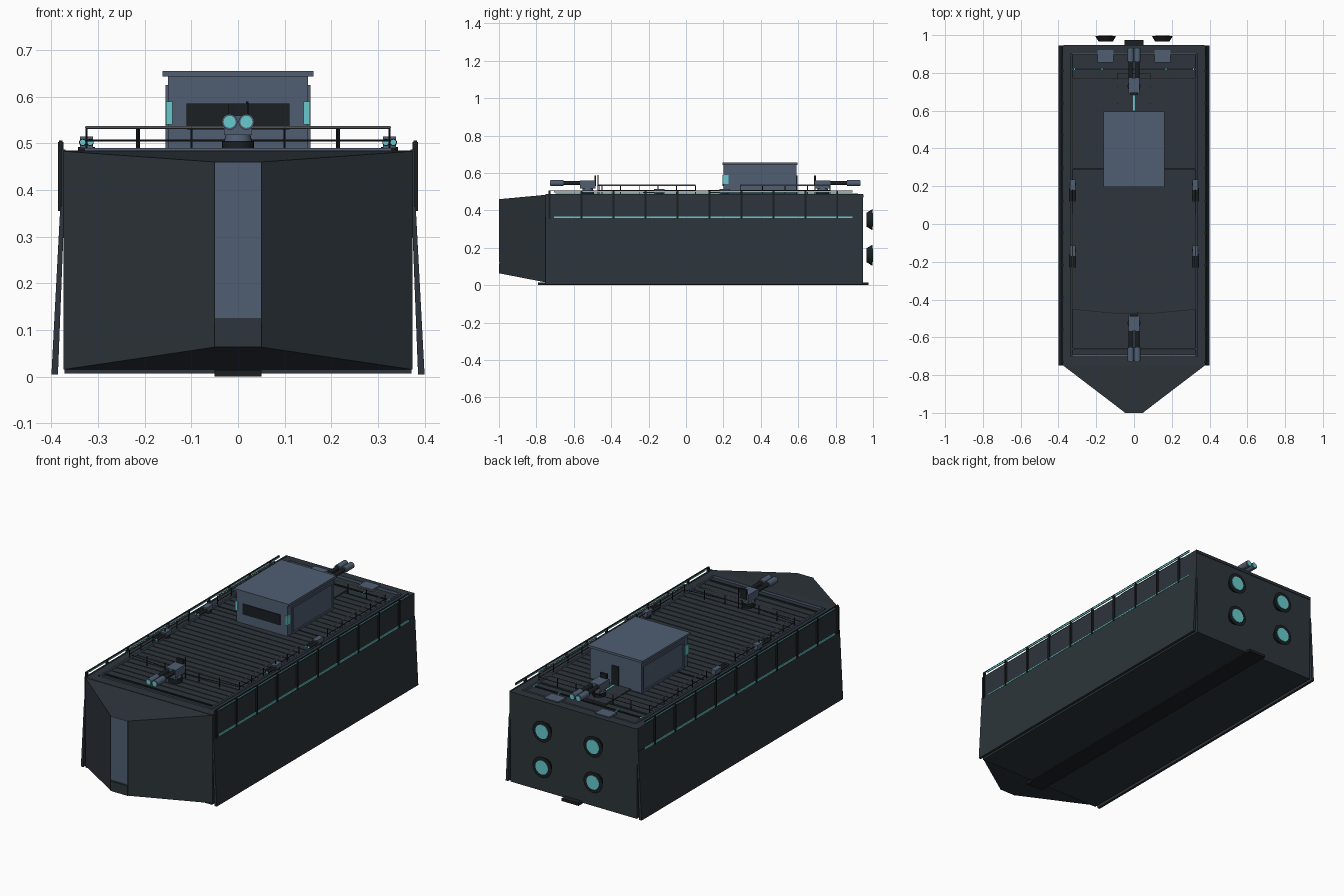
import bpy, bmesh, math
from mathutils import Vector

if "Cube" in bpy.data.objects:
    bpy.data.objects.remove(bpy.data.objects["Cube"])


def material(name, r, g, b):
    m = bpy.data.materials.new(name)
    m.use_nodes = True
    m.diffuse_color = (r, g, b, 1)
    m.node_tree.nodes["Principled BSDF"].inputs["Base Color"].default_value = (r, g, b, 1)
    return m


HULL = material("dark gunmetal", 0.026, 0.035, 0.043)
BLACK = material("near black", 0.011, 0.014, 0.017)
SLATE = material("slate blue", 0.08, 0.112, 0.17)
TEAL = material("glowing teal", 0.14, 0.6, 0.62)
RAIL = material("rail grey", 0.28, 0.3, 0.32)


def finish(name, bm, mat, smooth=False):
    bmesh.ops.recalc_face_normals(bm, faces=bm.faces)
    me = bpy.data.meshes.new(name)
    bm.to_mesh(me)
    bm.free()
    me.materials.append(mat)
    ob = bpy.data.objects.new(name, me)
    bpy.context.collection.objects.link(ob)
    if smooth:
        bpy.ops.object.select_all(action="DESELECT")
        ob.select_set(True)
        bpy.context.view_layer.objects.active = ob
        bpy.ops.object.shade_smooth_by_angle(angle=math.radians(40))
    return ob


def hexa(name, near, far, mat):
    """Solid between two four-sided outlines."""
    bm = bmesh.new()
    a = [bm.verts.new(p) for p in near]
    b = [bm.verts.new(p) for p in far]
    bm.faces.new(a)
    bm.faces.new(b)
    for i in range(4):
        j = (i + 1) % 4
        bm.faces.new((a[i], a[j], b[j], b[i]))
    return finish(name, bm, mat)


def box(name, xs, ys, zs, mat):
    def ring(y):
        return [(xs[0], y, zs[0]), (xs[1], y, zs[0]), (xs[1], y, zs[1]), (xs[0], y, zs[1])]
    return hexa(name, ring(ys[0]), ring(ys[1]), mat)


def tube(name, a, b, r1, r2, mat, sides=16):
    """Cylinder or cone from point a to point b."""
    a, b = Vector(a), Vector(b)
    bm = bmesh.new()
    bmesh.ops.create_cone(bm, cap_ends=True, segments=sides, radius1=r1, radius2=r2, depth=(b - a).length)
    bm.transform((b - a).to_track_quat("Z", "Y").to_matrix().to_4x4())
    bmesh.ops.translate(bm, verts=bm.verts, vec=(a + b) / 2)
    return finish(name, bm, mat, sides > 6)


def section(y, w, z0, z1):
    return [(-w, y, z0), (w, y, z0), (w, y, z1), (-w, y, z1)]


# Hull, tapered bow and keel
box("hull", (-0.372, 0.372), (-0.75, 0.945), (0.006, 0.474), HULL)
hexa("bow", section(-0.75, 0.374, 0.015, 0.483), section(-0.997, 0.05, 0.063, 0.46), HULL)
box("bow_plate", (-0.05, 0.05), (-1.0, -0.996), (0.125, 0.46), SLATE)
box("bow_lower_plate", (-0.05, 0.05), (-1.0, -0.996), (0.063, 0.115), HULL)
box("keel", (-0.05, 0.05), (-0.79, 0.975), (0, 0.014), BLACK)

# Deck planks and rims
count, start, end = 34, -0.69, 0.77
step = (end - start) / count
for i in range(count):
    y = start + i * step
    box("deck_plank", (-0.325, 0.325), (y, y + step - 0.005), (0.472, 0.48), HULL)
box("rear_deck", (-0.325, 0.325), (0.775, 0.895), (0.472, 0.478), HULL)
box("front_rim", (-0.374, 0.374), (-0.75, -0.7), (0.47, 0.485), HULL)
box("rear_rim", (-0.374, 0.374), (0.9, 0.948), (0.47, 0.485), HULL)
for y in (-0.695, 0.9):
    box("coaming_cross", (-0.325, 0.325), (y - 0.003, y + 0.003), (0.474, 0.49), SLATE)
for y in (-0.66, 0.29, 0.82):
    box("deck_seam", (-0.325, 0.325), (y - 0.004, y + 0.004), (0.474, 0.483), BLACK)

for s in (-1, 1):
    box("side_rim", sorted((s * 0.335, s * 0.374)), (-0.75, 0.945), (0.47, 0.485), HULL)
    box("coaming", sorted((s * 0.322, s * 0.329)), (-0.695, 0.9), (0.474, 0.49), SLATE)

    # Flared armour skirt, light strips and ribs
    def skirt(y):
        return [(s * 0.386, y, 0.004), (s * 0.4, y, 0.004), (s * 0.381, y, 0.365), (s * 0.372, y, 0.365)]
    hexa("armour_skirt", skirt(-0.75), skirt(0.945), HULL)
    box("upper_armour", sorted((s * 0.37, s * 0.378)), (-0.75, 0.945), (0.36, 0.487), HULL)
    for z in (0.362, 0.499):
        box("light_strip", sorted((s * 0.378, s * 0.383)), (-0.705, 0.89), (z - 0.004, z + 0.004), TEAL)
    box("strip_cover", sorted((s * 0.376, s * 0.384)), (-0.735, 0.89), (0.503, 0.506), BLACK)
    for i in range(10):
        y = -0.73 + i * 0.171
        box("armour_rib", sorted((s * 0.374, s * 0.386)), (y - 0.005, y + 0.005), (0.355, 0.503), BLACK)

    # Broadside twin guns
    for y in (0.18, -0.17):
        x = s * 0.325
        tube("side_gun_base", (x, y + 0.03, 0.478), (x, y + 0.03, 0.492), 0.018, 0.018, BLACK)
        box("side_gun_body", (x - 0.014, x + 0.014), (y, y + 0.055), (0.49, 0.515), SLATE)
        for dx in (-0.008, 0.008):
            tube("side_gun_barrel", (x + dx, y - 0.06, 0.502), (x + dx, y + 0.01, 0.502), 0.008, 0.008, BLACK, 10)
            tube("side_gun_muzzle", (x + dx, y - 0.063, 0.502), (x + dx, y - 0.06, 0.502), 0.006, 0.006, TEAL, 10)

    # Rear vents and deck lamps
    box("rear_vent", (s * 0.15 - 0.042, s * 0.15 + 0.042), (0.855, 0.92), (0.474, 0.49), SLATE)
    for x in (0.17, 0.315):
        box("deck_lamp", (s * x - 0.003, s * x + 0.003), (0.8, 0.835), (0.476, 0.486), TEAL)

    # Engine nozzles
    for z in (0.16, 0.35):
        x = s * 0.15
        tube("nozzle", (x, 0.965, z), (x, 0.996, z), 0.037, 0.056, BLACK, 24)
        tube("nozzle_glow", (x, 0.995, z), (x, 0.999, z), 0.037, 0.037, TEAL, 24)


# Railings with posts
def railing(points):
    for a, b in zip(points, points[1:]):
        tube("rail", (*a, 0.534), (*b, 0.534), 0.003, 0.003, RAIL, 6)
        tube("lower_rail", (*a, 0.506), (*b, 0.506), 0.002, 0.002, BLACK, 6)
        n = max(1, round((Vector(b) - Vector(a)).length / 0.11))
        for i in range(n + 1):
            x, y = Vector(a).lerp(Vector(b), i / n)
            tube("rail_post", (x, y, 0.476), (x, y, 0.534), 0.0025, 0.0025, BLACK, 6)


w = 0.325
railing([(-w, 0.05), (-w, -0.45), (-0.1, -0.472), (0.1, -0.472), (w, -0.45), (w, 0.05)])
railing([(-w, 0.29), (-w, 0.77), (w, 0.77), (w, 0.29)])

# Bridge house
box("bridge", (-0.15, 0.15), (0.2, 0.59), (0.474, 0.645), SLATE)
box("bridge_roof", (-0.162, 0.162), (0.195, 0.596), (0.643, 0.655), SLATE)
box("bridge_window", (-0.11, 0.11), (0.195, 0.201), (0.53, 0.585), BLACK)
box("bridge_door", (-0.02, 0.02), (0.589, 0.596), (0.48, 0.585), BLACK)
box("rear_walkway", (-0.088, 0.088), (0.59, 0.8), (0.474, 0.486), HULL)
box("walkway_light", (-0.004, 0.004), (0.6, 0.68), (0.484, 0.489), TEAL)
for s in (-1, 1):
    for ys, zs in (((0.235, 0.585), (0.615, 0.625)), ((0.235, 0.585), (0.48, 0.49)),
                   ((0.235, 0.245), (0.49, 0.615)), ((0.575, 0.585), (0.49, 0.615))):
        box("side_frame", sorted((s * 0.149, s * 0.155)), ys, zs, SLATE)
    box("bridge_side_lamp", sorted((s * 0.14, s * 0.154)), (0.194, 0.226), (0.54, 0.59), TEAL)


# Twin gun turrets at bow and stern
def turret(y, d):
    tube("turret_base", (0, y, 0.476), (0, y, 0.505), 0.034, 0.034, BLACK, 24)
    tube("turret_ring", (0, y, 0.505), (0, y, 0.52), 0.03, 0.026, SLATE, 24)
    box("turret_body", (-0.03, 0.03), (y - 0.042, y + 0.042), (0.518, 0.56), SLATE)
    box("turret_sight", (-0.02, 0.02), (y - d * 0.045, y - d * 0.035), (0.53, 0.585), BLACK)
    for x in (-0.018, 0.018):
        tube("gun_barrel", (x, y, 0.546), (x, y + d * 0.19, 0.546), 0.011, 0.011, BLACK)
        tube("gun_sleeve", (x, y + d * 0.13, 0.546), (x, y + d * 0.2, 0.546), 0.017, 0.017, SLATE)
        tube("gun_muzzle", (x, y + d * 0.2, 0.546), (x, y + d * 0.203, 0.546), 0.013, 0.013, TEAL)


turret(-0.525, -1)
turret(0.73, 1)
tube("bow_antenna", (0.02, -0.47, 0.476), (0.02, -0.47, 0.59), 0.003, 0.003, BLACK, 6)
tube("stern_antenna", (0.02, 0.69, 0.476), (0.02, 0.69, 0.575), 0.003, 0.003, BLACK, 6)
